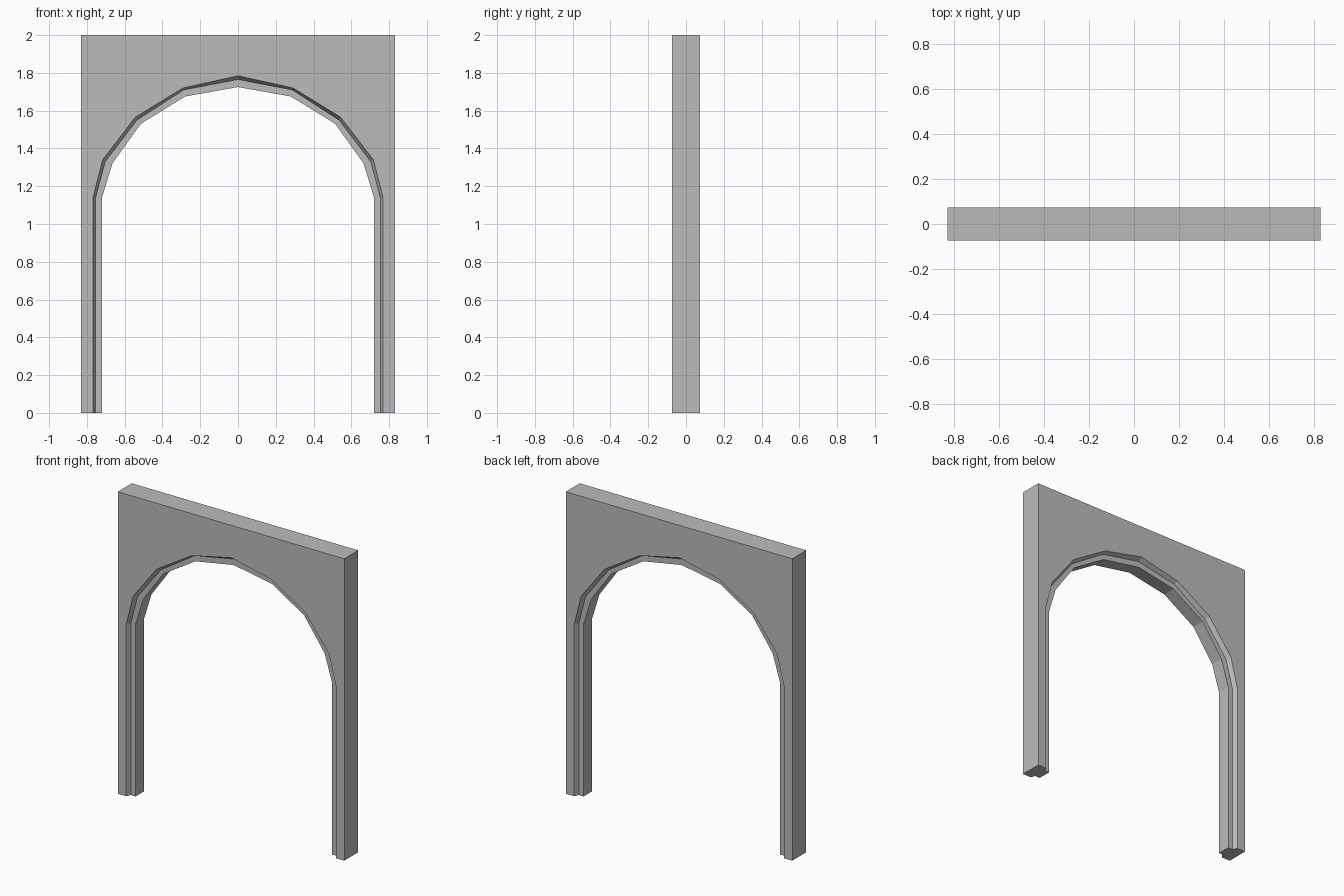
import bpy, bmesh

if "Cube" in bpy.data.objects:
    bpy.data.objects.remove(bpy.data.objects["Cube"])

W, H, D = 0.83, 2.0, 0.073   # half width, height, half depth
F = 0.044                    # half depth of the inner rib


def arch(half):
    """Mirror the right half (foot to crown) into a full opening outline."""
    return half + [(-x, z) for x, z in reversed(half[:-1])]


# Opening outlines at the panel face, the foot of the step and the rib edge
outer = arch([(.768, 0), (.768, 1.14), (.717, 1.34), (.544, 1.565), (.292, 1.72), (0, 1.785)])
middle = arch([(.755, 0), (.755, 1.135), (.703, 1.33), (.535, 1.55), (.287, 1.71), (0, 1.765)])
inner = arch([(.72, 0), (.72, 1.14), (.665, 1.32), (.515, 1.53), (.28, 1.675), (0, 1.725)])

bm = bmesh.new()


def row(points, y):
    return [bm.verts.new((x, y, z)) for x, z in points]


# Stepped opening swept from front to back
rows = [row(outer, -D), row(middle, -F), row(inner, -F),
        row(inner, F), row(middle, F), row(outer, D)]
for a, b in zip(rows, rows[1:]):
    for i in range(len(a) - 1):
        bm.faces.new((a[i], a[i + 1], b[i + 1], b[i]))

# Outer frame: sides and top
frame = [(W, 0), (W, H), (-W, H), (-W, 0)]
front, back = row(frame, -D), row(frame, D)
for i in range(3):
    bm.faces.new((front[i], front[i + 1], back[i + 1], back[i]))

# Front and back panel faces
bm.faces.new(front + rows[0][::-1])
bm.faces.new(back + rows[-1][::-1])

# Undersides of both legs
for f, r in ((0, 0), (3, -1)):
    bm.faces.new([front[f]] + [line[r] for line in rows] + [back[f]])

bmesh.ops.recalc_face_normals(bm, faces=bm.faces)
bmesh.ops.triangulate(bm, faces=[f for f in bm.faces if len(f.verts) > 4])
mesh = bpy.data.meshes.new("arched_doorway")
bm.to_mesh(mesh)
bm.free()

# Single stone grey
mat = bpy.data.materials.new("stone grey")
mat.diffuse_color = (0.5, 0.5, 0.5, 1)
mat.use_nodes = True
mat.node_tree.nodes["Principled BSDF"].inputs["Base Color"].default_value = mat.diffuse_color
mesh.materials.append(mat)
obj = bpy.data.objects.new("arched_doorway", mesh)
bpy.context.collection.objects.link(obj)
